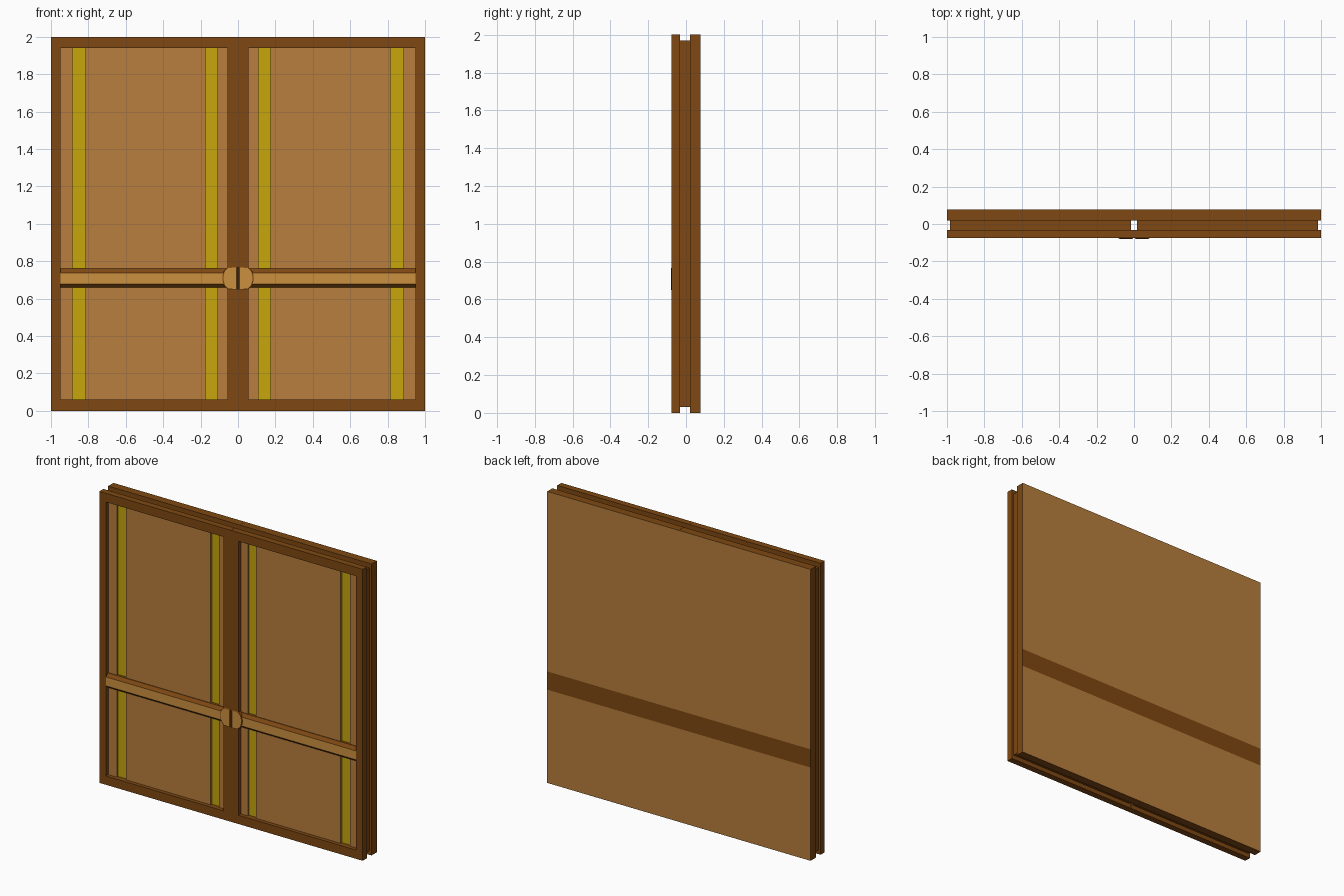
import bpy, bmesh
from mathutils import Vector

if "Cube" in bpy.data.objects:
    bpy.data.objects.remove(bpy.data.objects["Cube"])


def material(name, rgb):
    m = bpy.data.materials.new(name)
    m.diffuse_color = (*rgb, 1)
    m.use_nodes = True
    m.node_tree.nodes["Principled BSDF"].inputs["Base Color"].default_value = m.diffuse_color
    return m


BROWN = material("dark_wood", (0.21, 0.065, 0.006))
TAN = material("light_wood", (0.48, 0.21, 0.047))
PALE = material("pale_wood", (0.60, 0.28, 0.05))
YELLOW = material("yellow_inlay", (0.57, 0.38, 0.004))


def finish(bm, name, mats):
    bmesh.ops.recalc_face_normals(bm, faces=bm.faces)
    me = bpy.data.meshes.new(name)
    bm.to_mesh(me)
    bm.free()
    for m in mats:
        me.materials.append(m)
    ob = bpy.data.objects.new(name, me)
    bpy.context.collection.objects.link(ob)
    return ob


def box_mesh(x0, x1, y0, y1, z0, z1):
    bm = bmesh.new()
    bmesh.ops.create_cube(bm, size=1)
    for v in bm.verts:
        v.co = ((x0 + x1) / 2 + v.co.x * (x1 - x0),
                (y0 + y1) / 2 + v.co.y * (y1 - y0),
                (z0 + z1) / 2 + v.co.z * (z1 - z0))
    return bm


def box(name, s, x0, x1, y0, y1, z0, z1, mat):
    a, b = sorted((s * x0, s * x1))
    return finish(box_mesh(a, b, y0, y1, z0, z1), name, [mat])


def extrude(bm, offset):
    r = bmesh.ops.extrude_face_region(bm, geom=bm.faces[:])
    bmesh.ops.translate(bm, vec=offset, verts=[g for g in r["geom"] if isinstance(g, bmesh.types.BMVert)])


def frame(name, s):
    # Rectangular ring around the opening, given thickness
    bm = bmesh.new()
    outer = [(0.0005, 0), (1, 0), (1, 2), (0.0005, 2)]
    inner = [(0.057, 0.06), (0.95, 0.06), (0.95, 1.94), (0.057, 1.94)]
    o, i = ([bm.verts.new((s * x, -0.076, z)) for x, z in loop] for loop in (outer, inner))
    for k in range(4):
        n = (k + 1) % 4
        bm.faces.new((o[k], o[n], i[n], i[k]))
    extrude(bm, Vector((0, 0.044, 0)))
    finish(bm, name, [BROWN])


def back_panel(name, s):
    # Back board with a dark band painted across its rear face
    a, b = sorted((s * 0.0005, s * 1.0))
    bm = box_mesh(a, b, 0.02, 0.077, 0, 2)
    for z in (0.64, 0.765):
        bmesh.ops.bisect_plane(bm, geom=bm.verts[:] + bm.edges[:] + bm.faces[:],
                               plane_co=(0, 0, z), plane_no=(0, 0, 1))
    for f in bm.faces:
        c = f.calc_center_median()
        if c.y > 0.07 and not 0.64 < c.z < 0.765:
            f.material_index = 1
    finish(bm, name, [BROWN, TAN])


def crossbar(name, s):
    # Chamfered bar: pale front, dark sloping edges
    profile = [(-0.033, 0.66), (-0.055, 0.66), (-0.072, 0.677),
               (-0.072, 0.738), (-0.055, 0.76), (-0.033, 0.76)]
    bm = bmesh.new()
    bm.faces.new([bm.verts.new((s * 0.057, y, z)) for y, z in profile])
    extrude(bm, Vector((s * 0.893, 0, 0)))
    for f in bm.faces:
        if f.calc_center_median().y < -0.0715:
            f.material_index = 1
    finish(bm, name, [BROWN, PALE])


def handle(name, s):
    # Half-octagon boss with a dark bevelled rim
    pts = [(0.004, 0.648), (0.055, 0.648), (0.075, 0.67), (0.084, 0.70),
           (0.084, 0.72), (0.075, 0.748), (0.055, 0.77), (0.004, 0.77)]
    bm = bmesh.new()
    bm.faces.new([bm.verts.new((s * x, -0.04, z)) for x, z in pts])
    extrude(bm, Vector((0, -0.036, 0)))
    front = min(bm.faces, key=lambda f: f.calc_center_median().y)
    bmesh.ops.recalc_face_normals(bm, faces=bm.faces)
    bmesh.ops.inset_region(bm, faces=[front], thickness=0.006, depth=0.003)
    front.material_index = 1
    finish(bm, name, [BROWN, PALE])


# Two mirrored door leaves
for side, s in (("left", -1), ("right", 1)):
    frame(side + "_front_frame", s)
    back_panel(side + "_back_panel", s)
    box(side + "_core", s, 0.016, 0.985, -0.034, 0.022, 0.03, 1.97, BROWN)
    # Raised boards with yellow inlays sunk between them
    for n, (a, b) in enumerate([(0.057, 0.11), (0.173, 0.815), (0.885, 0.95)]):
        box(f"{side}_board_{n}", s, a, b, -0.05, -0.033, 0.06, 1.94, TAN)
    for n, (a, b) in enumerate([(0.11, 0.173), (0.815, 0.885)]):
        box(f"{side}_inlay_{n}", s, a, b, -0.037, -0.033, 0.06, 1.94, YELLOW)
    crossbar(side + "_crossbar", s)
    handle(side + "_handle", s)
